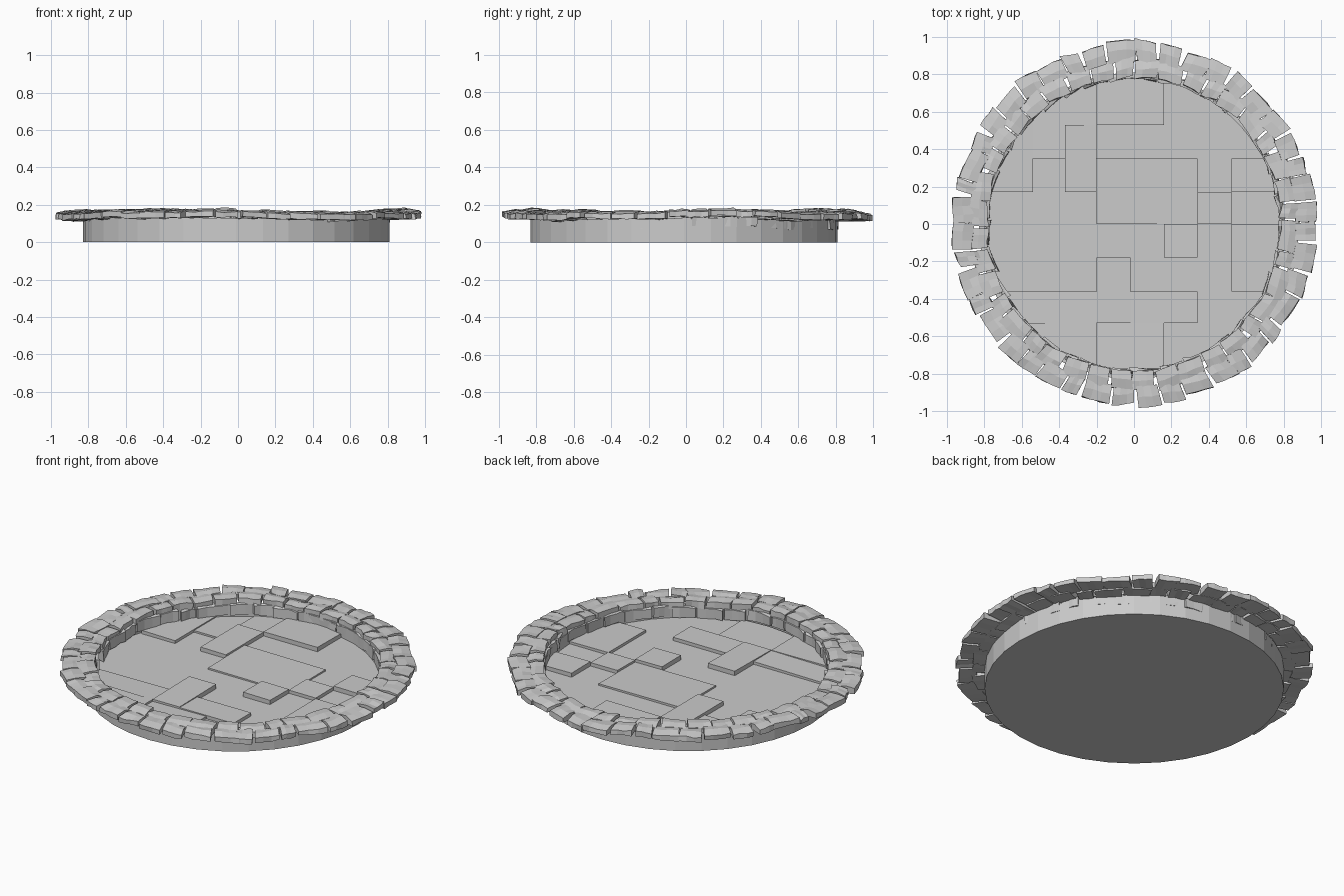
import bpy, bmesh, random
from math import sin, cos, pi
from mathutils import Vector

if "Cube" in bpy.data.objects:
    bpy.data.objects.remove(bpy.data.objects["Cube"])

random.seed(7)
C = (-0.01, -0.01)


def finish(bm, name):
    bmesh.ops.recalc_face_normals(bm, faces=bm.faces)
    me = bpy.data.meshes.new(name)
    bm.to_mesh(me)
    bm.free()
    ob = bpy.data.objects.new(name, me)
    bpy.context.collection.objects.link(ob)
    return ob


def lathe(name, profile, sides):
    # closed profile (r, z) revolved; r = 0 ends become caps
    bm = bmesh.new()
    rings = [[bm.verts.new((C[0] + r * cos(2 * pi * i / sides), C[1] + r * sin(2 * pi * i / sides), z))
              for i in range(sides)] for r, z in profile]
    for a, b in zip(rings, rings[1:]):
        for i in range(sides):
            j = (i + 1) % sides
            bm.faces.new((a[i], a[j], b[j], b[i]))
    bm.faces.new(rings[0])
    bm.faces.new(rings[-1])
    return finish(bm, name)


# Base dish with sunken floor
lathe("base_dish", [(0.82, 0), (0.82, 0.13), (0.79, 0.13), (0.79, 0.06)], 36)


def slab(bm, x0, x1, y0, y1, tilt, top):
    # paving slab: rectangle clipped to the floor circle, slightly tilted
    t = bmesh.new()
    bmesh.ops.create_circle(t, cap_ends=True, segments=36, radius=0.785)
    for co, no in (((x0, 0, 0), (-1, 0, 0)), ((x1, 0, 0), (1, 0, 0)),
                   ((0, y0, 0), (0, -1, 0)), ((0, y1, 0), (0, 1, 0))):
        g = t.verts[:] + t.edges[:] + t.faces[:]
        bmesh.ops.bisect_plane(t, geom=g, plane_co=co, plane_no=no, clear_outer=True)
    cx, cy = (max(x0, -.7) + min(x1, .7)) / 2, (max(y0, -.7) + min(y1, .7)) / 2
    for f in t.faces:
        pts = [v.co for v in f.verts]
        lo = [bm.verts.new((p.x, p.y, 0.055)) for p in pts]
        hi = [bm.verts.new((p.x, p.y, top + tilt[0] * (p.x - cx) + tilt[1] * (p.y - cy))) for p in pts]
        bm.faces.new(hi)
        for i in range(len(pts)):
            j = (i + 1) % len(pts)
            bm.faces.new((lo[i], lo[j], hi[j], hi[i]))
    t.free()


# Floor paving on a 0.18 grid: x0, x1, y0, y1, top height
slabs = [(-.37, -.2, .53, 1, .075), (-.2, .16, .53, 1, .085), (-.54, -.37, .35, 1, .07),
         (-.37, -.2, .17, .53, .084), (-1, -.54, .17, 1, .078), (.52, 1, .17, .35, .085),
         (.34, .52, 0, .17, .08), (.16, .34, -.18, 0, .086), (-.2, -.02, -.53, -.18, .085),
         (-.02, .34, -.53, -.36, .08), (-.2, .16, -1, -.53, .073), (-1, -.2, -.53, -.36, .075),
         (-1, -.2, -1, -.53, .084), (-.2, .34, .0, .35, .07), (.52, 1, -.36, 0, .075)]
bm = bmesh.new()
for x0, x1, y0, y1, top in slabs:
    slab(bm, x0, x1, y0, y1, [random.uniform(-.015, .015) for _ in range(2)], top)
finish(bm, "floor_paving")


def wave(a):
    # shared uneven swell of the rim
    return 0.007 * sin(3 * a + 1) + 0.005 * sin(7 * a)


def stone_ring(name, count, r0, r1, z0, z1, rj, zj, gap=0.012):
    # ring of rough wedge stones, three facets along each stone
    bm = bmesh.new()
    cuts = [2 * pi * (i + random.uniform(-.25, .25)) / count for i in range(count)]
    cuts.append(cuts[0] + 2 * pi)
    for a0, a1 in zip(cuts, cuts[1:]):
        dr, dz, skew = random.uniform(-rj, rj), random.uniform(-zj, zj), random.uniform(-.02, .02)
        yaw = random.uniform(-.012, .012)
        secs = []
        for k in range(4):
            t = k / 3
            ring = []
            for r, z, s in ((r0, z0, 0), (r1, z0, 1), (r1, z1 - .006, 1), ((r0 + r1) / 2, z1 + .004, .5), (r0, z1, 0)):
                a = a0 + gap / 2 + (a1 - a0 - gap) * t + skew * s
                rr = r + (dr if s else dr * .3) + yaw * (t - .5) * 2 + random.uniform(-.004, .004)
                zz = z + dz + wave(a) + random.uniform(-.004, .004)
                ring.append(bm.verts.new((rr * cos(a), rr * sin(a), zz)))
            secs.append(ring)
        for p, q in zip(secs, secs[1:]):
            for i in range(5):
                j = (i + 1) % 5
                bm.faces.new((p[i], p[j], q[j], q[i]))
        bm.faces.new(secs[0])
        bm.faces.new(secs[-1])
    return finish(bm, name)


# Rim courses: overhanging outer edge, inner coping, and lining of the wall
stone_ring("rim_outer_stones", 44, 0.865, 0.972, 0.128, 0.163, 0.012, 0.006)
stone_ring("rim_inner_stones", 40, 0.785, 0.885, 0.125, 0.165, 0.008, 0.006)
stone_ring("wall_lining_stones", 36, 0.775, 0.805, 0.075, 0.135, 0.004, 0.005)
